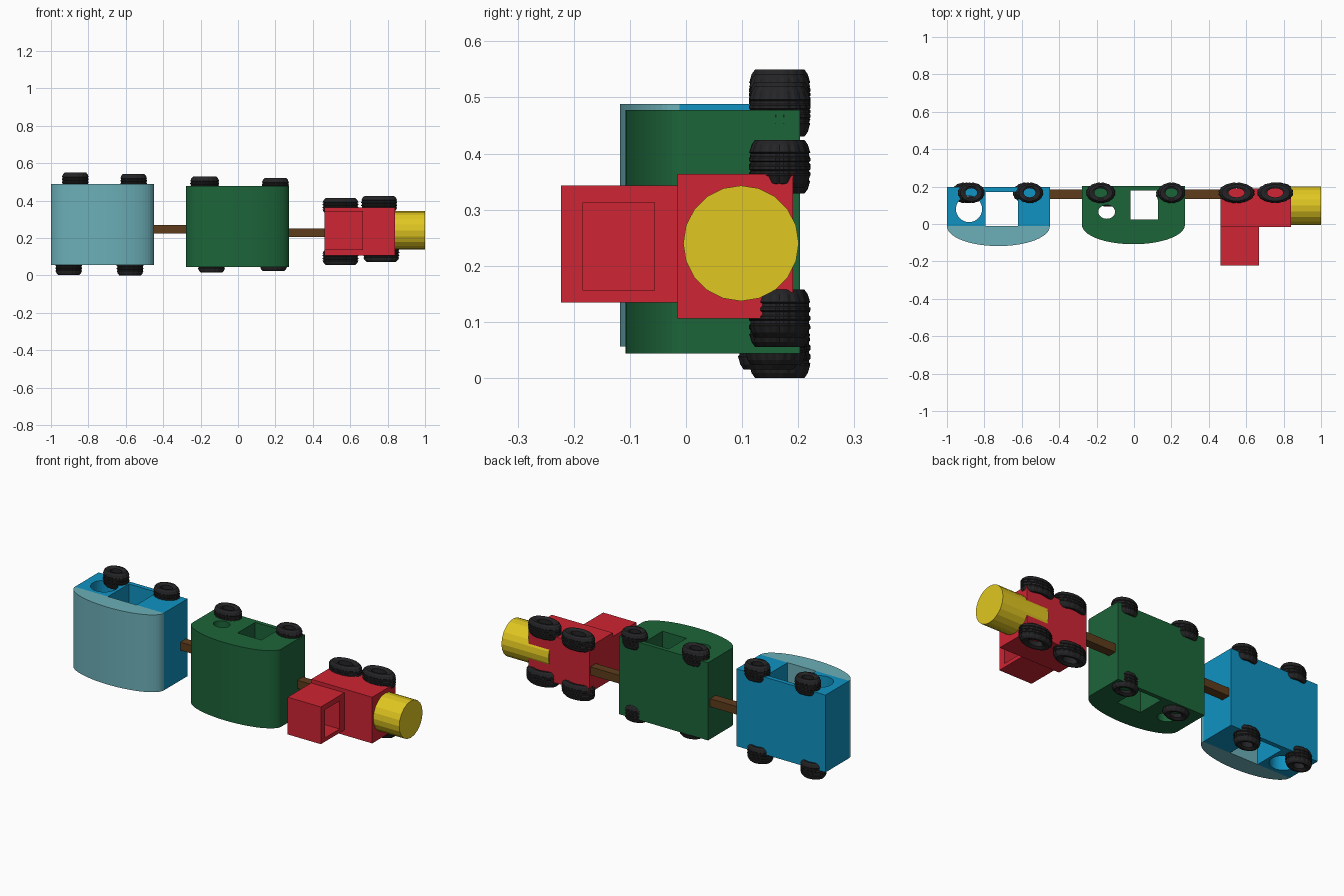
import bpy, bmesh
from math import sin, cos, pi
from mathutils import Matrix, Vector

if "Cube" in bpy.data.objects:
    bpy.data.objects.remove(bpy.data.objects["Cube"])


def material(name, rgb):
    m = bpy.data.materials.new(name)
    m.diffuse_color = (*rgb, 1)
    m.use_nodes = True
    m.node_tree.nodes["Principled BSDF"].inputs["Base Color"].default_value = m.diffuse_color
    return m


BLUE = material("blue", (0.005, 0.29, 0.54))
PALE = material("pale_blue", (0.15, 0.43, 0.48))
GREEN = material("green", (0.012, 0.13, 0.042))
RED = material("red", (0.62, 0.018, 0.033))
YELLOW = material("yellow", (0.75, 0.57, 0.015))
BROWN = material("brown", (0.11, 0.045, 0.012))
BLACK = material("rubber", (0.018, 0.018, 0.02))


def finish(name, bm, mat):
    bmesh.ops.recalc_face_normals(bm, faces=bm.faces)
    me = bpy.data.meshes.new(name)
    bm.to_mesh(me)
    bm.free()
    if mat:
        me.materials.append(mat)
    ob = bpy.data.objects.new(name, me)
    bpy.context.collection.objects.link(ob)
    return ob


def box(name, x, y, z, mat=None):
    bm = bmesh.new()
    bmesh.ops.create_cube(bm, size=1)
    for v in bm.verts:
        v.co = Vector([(a + b) / 2 + c * (b - a) for (a, b), c in zip((x, y, z), v.co)])
    return finish(name, bm, mat)


def prism(name, pts, z0, z1, mat=None):
    """Outline in x/y extruded along z."""
    bm = bmesh.new()
    f = bm.faces.new([bm.verts.new((x, y, z0)) for x, y in pts])
    ext = bmesh.ops.extrude_face_region(bm, geom=[f])["geom"]
    bmesh.ops.translate(bm, vec=(0, 0, z1 - z0),
                        verts=[g for g in ext if isinstance(g, bmesh.types.BMVert)])
    return finish(name, bm, mat)


def arc(cx, cy, rx, ry, a0, a1, n):
    return [(cx + rx * cos(a0 + (a1 - a0) * i / n), cy + ry * sin(a0 + (a1 - a0) * i / n))
            for i in range(n + 1)]


def cut(ob, *cutters):
    bpy.context.view_layer.objects.active = ob
    for c in cutters:
        m = ob.modifiers.new("cut", "BOOLEAN")
        m.operation, m.solver, m.object = "DIFFERENCE", "EXACT", c
        bpy.ops.object.modifier_apply(modifier=m.name)
        bpy.data.objects.remove(c)


def wheel(name, x, y, z, rx, ry, width):
    """Squashed tyre ring with a hub hole, tread blocks and grooves."""
    profile = [(0.44, -0.42), (0.62, -0.5), (0.8, -0.5), (0.92, -0.4), (0.98, -0.27)]
    for g in (-0.18, 0.0, 0.18):
        profile += [(1, g - 0.06), (0.95, g - 0.03), (0.95, g + 0.03), (1, g + 0.06)]
    profile += [(r, -h) for r, h in profile[4::-1]]
    n, bm, rings = 48, bmesh.new(), []
    for i in range(n):
        a = 2 * pi * i / n
        k = 0.965 if i % 3 == 0 else 1
        ring = []
        for r, h in profile:
            r = r * k if r > 0.9 else r
            ring.append(bm.verts.new((x + rx * r * cos(a), y + ry * r * sin(a), z + width * h)))
        rings.append(ring)
    m = len(profile)
    for i in range(n):
        a, b = rings[i], rings[(i + 1) % n]
        for j in range(m):
            bm.faces.new((a[j], b[j], b[(j + 1) % m], a[(j + 1) % m]))
    return finish(name, bm, BLACK)


# rear wagon: box body with round and square windows, separate curved roof
rear = box("rear_wagon_body", (-1, -0.45), (-0.012, 0.197), (0.056, 0.488), BLUE)
cut(rear,
    prism("round_cutter", arc(-0.882, 0.08, 0.07, 0.07, 0, 2 * pi, 32)[:-1], -0.1, 0.7),
    box("square_cutter", (-0.795, -0.62), (-0.1, 0.172), (-0.1, 0.7)))
prism("rear_wagon_roof", arc(-0.725, -0.012, 0.275, 0.106, pi, 2 * pi, 32), 0.056, 0.488, PALE)

# middle wagon: body and curved roof in one piece
middle = prism("middle_wagon",
               [(0.272, 0.203), (-0.278, 0.203)] + arc(-0.003, -0.005, 0.275, 0.103, pi, 2 * pi, 32),
               0.044, 0.478, GREEN)
cut(middle,
    prism("oval_cutter", arc(-0.146, 0.065, 0.045, 0.037, 0, 2 * pi, 32)[:-1], -0.1, 0.7),
    box("square_cutter", (-0.02, 0.127), (0.025, 0.18), (-0.1, 0.7)))

# engine: body, cab with a recessed front window, boiler
box("engine_body", (0.463, 0.84), (-0.015, 0.191), (0.106, 0.364), RED)
cab = box("engine_cab", (0.463, 0.668), (-0.223, -0.01), (0.135, 0.343), RED)
cut(cab, box("window_cutter", (0.56, 0.8), (-0.184, -0.056), (0.156, 0.313)))
bm = bmesh.new()
bmesh.ops.create_cone(bm, cap_ends=True, segments=20, radius1=0.103, radius2=0.103, depth=0.29,
                      matrix=Matrix.Translation((0.855, 0.098, 0.24)) @ Matrix.Rotation(pi / 2, 4, "Y"))
finish("engine_boiler", bm, YELLOW)

# couplings
box("rear_coupling", (-0.46, -0.27), (0.133, 0.184), (0.225, 0.27), BROWN)
box("front_coupling", (0.26, 0.47), (0.135, 0.184), (0.204, 0.25), BROWN)

# wheels: (x, y, z, rx, ry, width)
for name, spots in {
    "rear_wagon": [(-0.87, 0.167, 0.505, 0.072, 0.055, 0.09), (-0.558, 0.167, 0.497, 0.072, 0.055, 0.09),
                   (-0.905, 0.167, 0.047, 0.072, 0.055, 0.09), (-0.577, 0.167, 0.045, 0.072, 0.055, 0.09)],
    "middle_wagon": [(-0.178, 0.167, 0.483, 0.078, 0.055, 0.09), (0.2, 0.167, 0.475, 0.073, 0.055, 0.09),
                     (-0.142, 0.147, 0.06, 0.073, 0.055, 0.09), (0.19, 0.16, 0.068, 0.073, 0.055, 0.09)],
    "engine": [(0.548, 0.167, 0.371, 0.097, 0.055, 0.085), (0.755, 0.167, 0.382, 0.097, 0.055, 0.085),
               (0.548, 0.167, 0.098, 0.097, 0.055, 0.085), (0.766, 0.167, 0.115, 0.097, 0.055, 0.085)],
}.items():
    for i, s in enumerate(spots):
        wheel(f"{name}_wheel_{i + 1}", *s)
